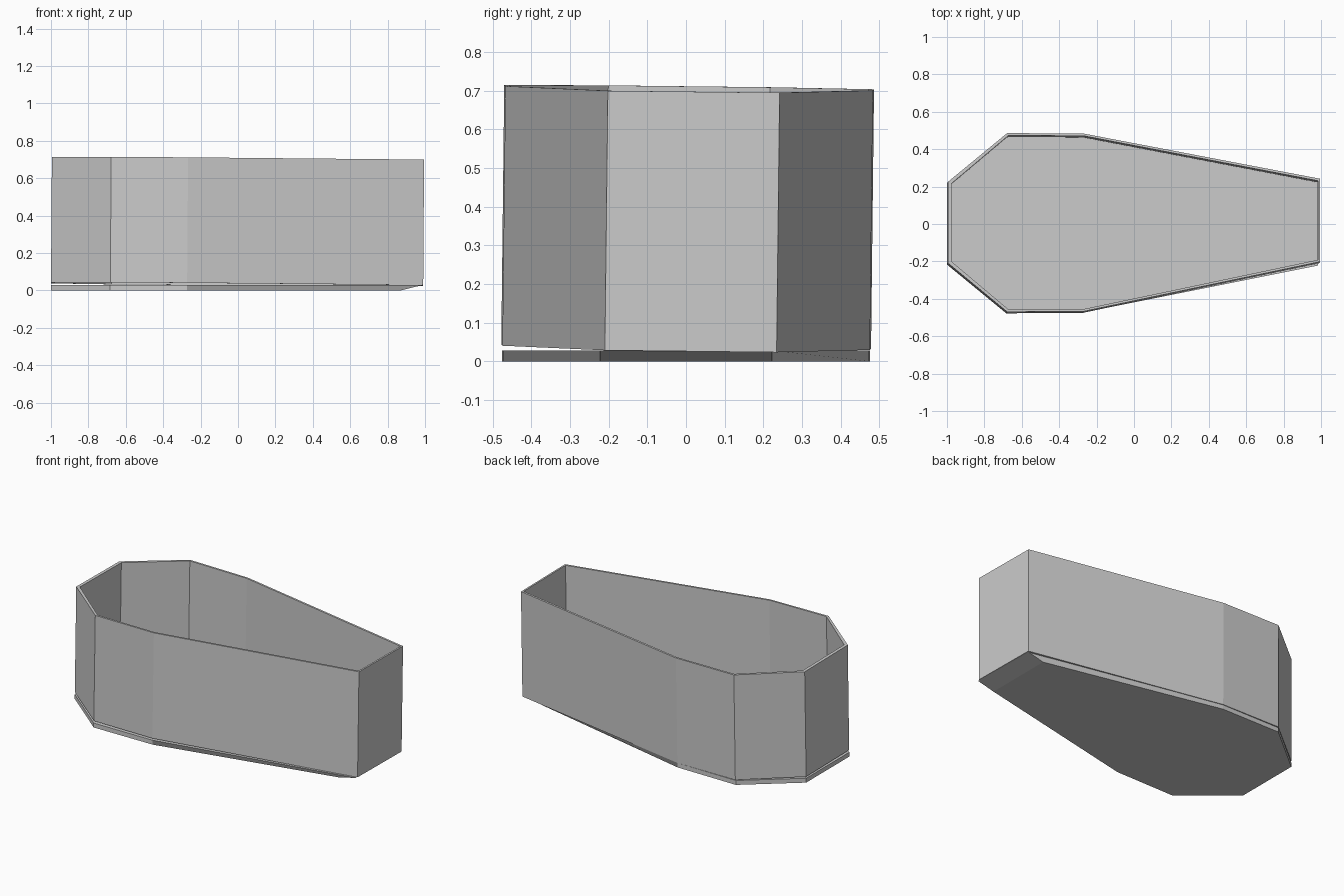
import bpy, bmesh

if "Cube" in bpy.data.objects:
    bpy.data.objects.remove(bpy.data.objects["Cube"])


def make_object(name, bm):
    bmesh.ops.recalc_face_normals(bm, faces=bm.faces[:])
    mesh = bpy.data.meshes.new(name)
    bm.to_mesh(mesh)
    bm.free()
    obj = bpy.data.objects.new(name, mesh)
    bpy.context.collection.objects.link(obj)
    return obj


def ring(bm, pts, z):
    return [bm.verts.new((x, y, z)) for x, y in pts]


def bridge(bm, a, b):
    n = len(a)
    for i in range(n):
        j = (i + 1) % n
        bm.faces.new((a[i], a[j], b[j], b[i]))


def outline(half):
    # mirror the +y half across the long axis
    return half + [(x, -y) for x, y in reversed(half)]


# Tapered eight-sided wall, open at top and bottom
outer = outline([(-1.0, 0.217), (-0.683, 0.478), (-0.272, 0.475), (0.99, 0.222)])
inner = outline([(-0.98, 0.209), (-0.676, 0.465), (-0.274, 0.463), (0.979, 0.211)])
outer = [(x, y + 0.012 * max(0, x)) for x, y in outer]
inner = [(x, y + 0.012 * max(0, x)) for x, y in inner]
bm = bmesh.new()
rings = [ring(bm, outer, 0.033), ring(bm, outer, 0.704),
         ring(bm, inner, 0.704), ring(bm, inner, 0.033)]
for k in range(4):
    bridge(bm, rings[k], rings[(k + 1) % 4])
wall = make_object("side_wall", bm)
wall.rotation_euler = (-0.0115, 0.007, 0)  # sits slightly crooked on its base

# Base plate, its narrow end sloping up to the wall
top = outline([(-1.0, 0.217), (-0.685, 0.476), (-0.272, 0.473), (0.985, 0.222)])
bottom = top[:]
bottom[3], bottom[4] = (0.87, 0.222), (0.87, -0.222)
bm = bmesh.new()
low, high = ring(bm, bottom, 0), ring(bm, top, 0.028)
bridge(bm, low, high)
bm.faces.new(low)
bm.faces.new(high)
make_object("base_plate", bm)
